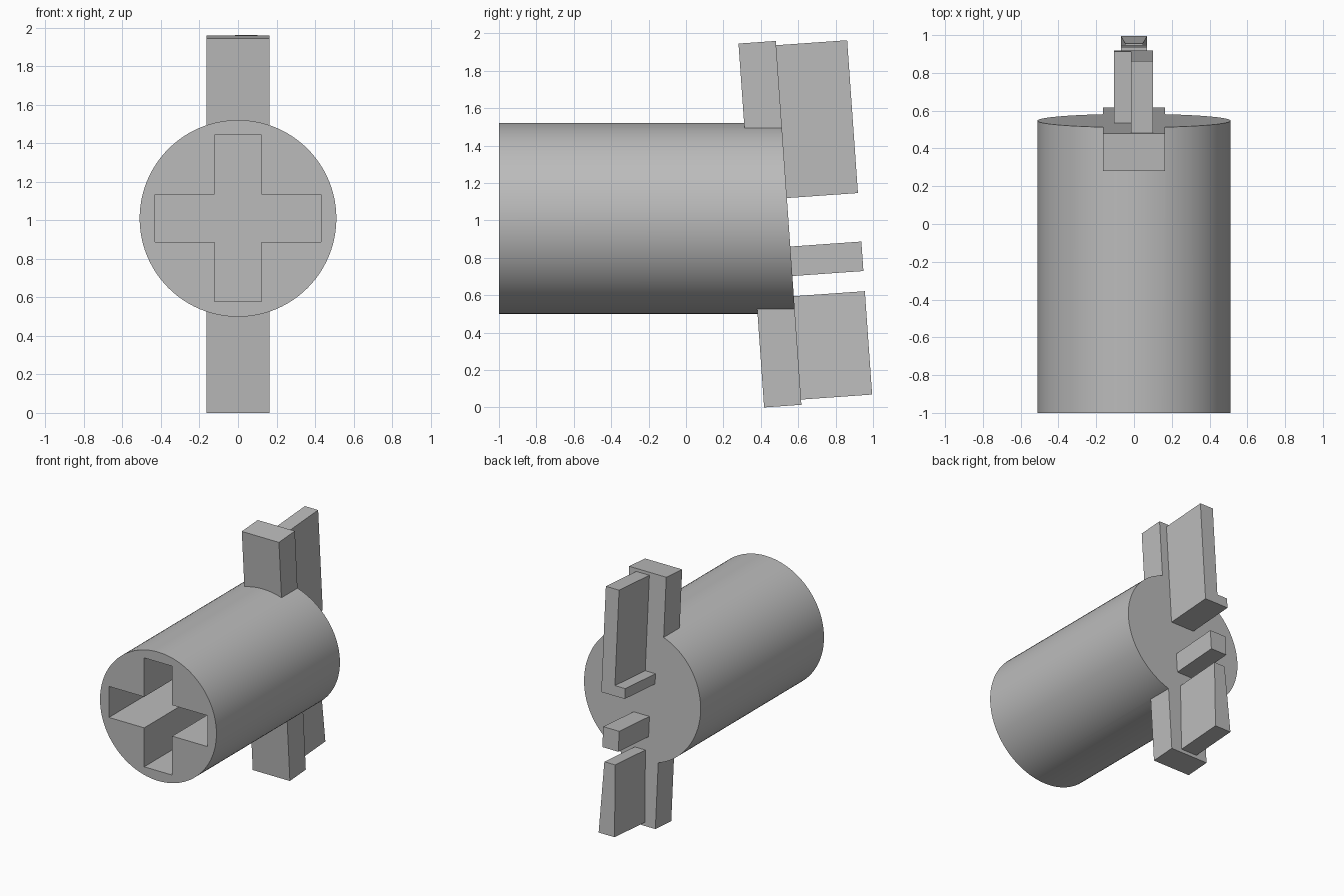
import bpy, bmesh, math
from mathutils import Matrix

cube = bpy.data.objects.get("Cube")
if cube:
    bpy.data.objects.remove(cube, do_unlink=True)

grey = bpy.data.materials.new("plain_grey")
grey.use_nodes = True
grey.diffuse_color = (0.5, 0.5, 0.5, 1)
grey.node_tree.nodes["Principled BSDF"].inputs["Base Color"].default_value = (0.5, 0.5, 0.5, 1)

AXIS_Z, RADIUS = 1.01, 0.511
straight = Matrix.Translation((0, 0, AXIS_Z))
# Frame of the slightly tilted end face: x across, y outward, z up the face
tilted = Matrix.Translation((0, 0.547, AXIS_Z)) @ Matrix.Rotation(math.radians(4.03), 4, 'X')


def prism(name, profile, y0, y1, frame):
    """Extrude an (x, z) profile from y0 to y1 inside the given frame."""
    bm = bmesh.new()
    ends = [[bm.verts.new((x, y, z)) for x, z in profile] for y in (y0, y1)]
    for ring in ends:
        bm.faces.new(ring)
    n = len(profile)
    for i in range(n):
        j = (i + 1) % n
        bm.faces.new((ends[0][i], ends[0][j], ends[1][j], ends[1][i]))
    bm.transform(frame)
    bmesh.ops.recalc_face_normals(bm, faces=bm.faces)
    mesh = bpy.data.meshes.new(name)
    bm.to_mesh(mesh)
    bm.free()
    mesh.materials.append(grey)
    obj = bpy.data.objects.new(name, mesh)
    bpy.context.collection.objects.link(obj)
    return obj


def rect(x0, x1, z0, z1):
    return [(x0, z0), (x1, z0), (x1, z1), (x0, z1)]


def combine(target, tool, operation):
    """Apply a boolean and discard the tool."""
    tool.hide_render = True
    mod = target.modifiers.new(operation, 'BOOLEAN')
    mod.operation, mod.object, mod.solver = operation, tool, 'EXACT'
    bpy.context.view_layer.objects.active = target
    bpy.ops.object.modifier_apply(modifier=mod.name)
    bpy.data.objects.remove(tool, do_unlink=True)


# Round shaft with the crossbar joined in, both overlong at the back
SIDES = 96
circle = [(RADIUS * math.cos(math.tau * i / SIDES), RADIUS * math.sin(math.tau * i / SIDES))
          for i in range(SIDES)]
shaft = prism("shaft_with_crossbar", circle, -1, 0.8, straight)
combine(shaft, prism("crossbar", rect(-0.163, 0.163, -0.998, 0.952), -0.2, 0.15, tilted), 'UNION')

# Trim both flush along the tilted end face
combine(shaft, prism("end_trim", rect(-2, 2, -2, 2), 0, 1, tilted), 'DIFFERENCE')

# Cross-shaped socket in the front
A, L = 0.123, 0.432
cross = [(-A, -L), (A, -L), (A, -A), (L, -A), (L, A), (A, A),
         (A, L), (-A, L), (-A, A), (-L, A), (-L, -A), (-A, -A)]
combine(shaft, prism("socket", cross, -1.1, -0.05, straight), 'DIFFERENCE')

# Teeth standing on the tilted end face
foot = [(-0.106, 0.11), (0.1, 0.11), (0.1, 0.929),
        (-0.016, 0.929), (-0.016, 0.19), (-0.106, 0.19)]
wedge = [(-0.07, -0.97), (0.07, -0.97), (0.047, -0.416), (-0.047, -0.416)]
for name, profile in (("upper_tooth", foot),
                      ("middle_tooth", rect(-0.07, 0.07, -0.308, -0.15)),
                      ("lower_tooth", wedge)):
    prism(name, profile, -0.02, 0.381, tilted)

# Smooth the round wall, keep the edges crisp
bpy.ops.object.select_all(action='DESELECT')
shaft.select_set(True)
bpy.context.view_layer.objects.active = shaft
bpy.ops.object.shade_smooth_by_angle(angle=math.radians(30))
